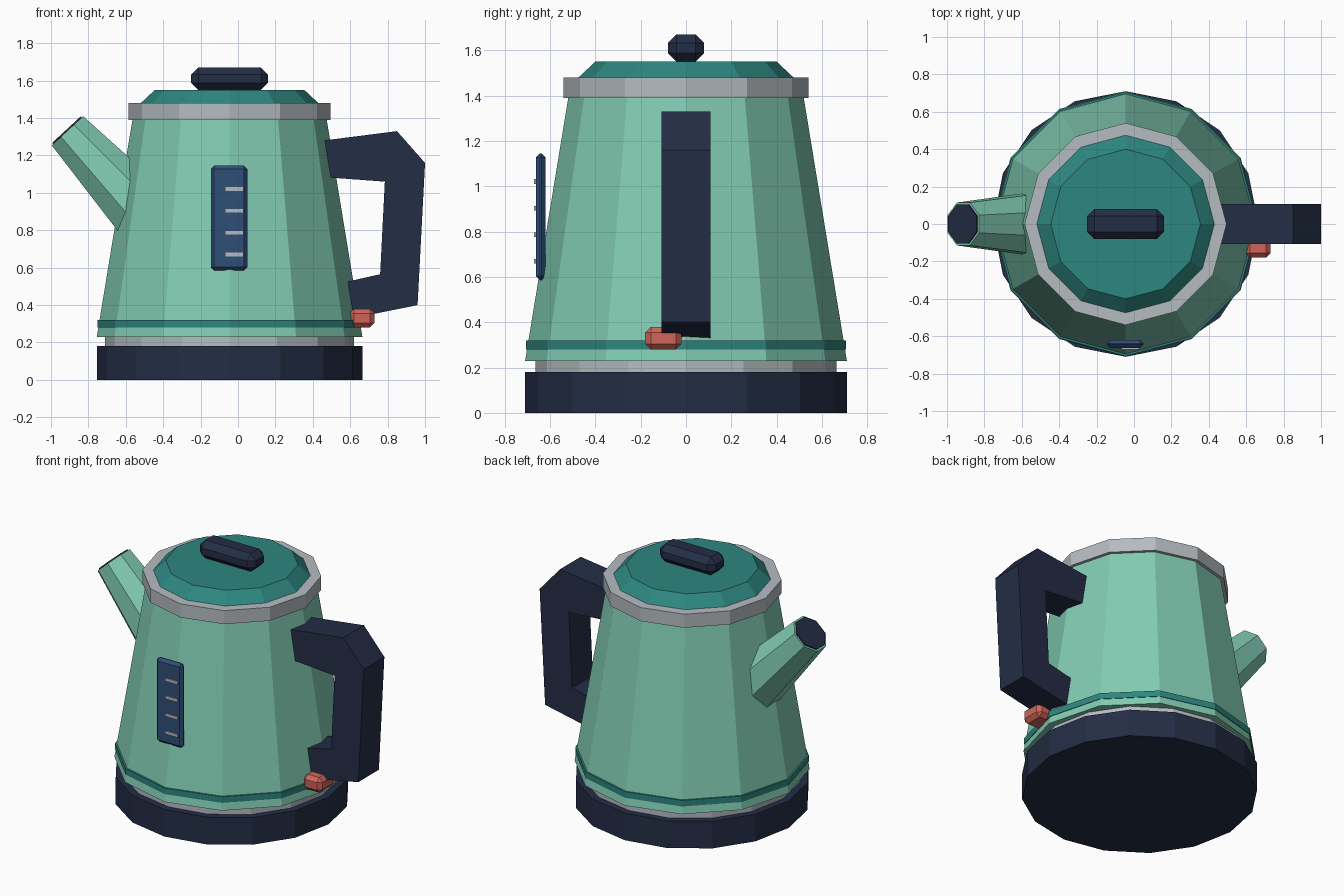
import bpy
import bmesh
import math
from mathutils import Vector

if "Cube" in bpy.data.objects:
    bpy.data.objects.remove(bpy.data.objects["Cube"], do_unlink=True)

AXIS_X = -0.045  # the body sits slightly off centre to balance the handle


def material(name, rgb):
    m = bpy.data.materials.new(name)
    m.use_nodes = True
    m.diffuse_color = (*rgb, 1)
    m.node_tree.nodes["Principled BSDF"].inputs["Base Color"].default_value = (*rgb, 1)
    return m


mint = material("mint", (0.22, 0.60, 0.45))
teal = material("teal", (0.027, 0.24, 0.215))
silver = material("silver", (0.46, 0.50, 0.53))
navy = material("navy", (0.017, 0.026, 0.06))
blue = material("blue", (0.028, 0.077, 0.18))
red = material("red", (0.62, 0.13, 0.10))


def finish(name, bm, mat):
    bmesh.ops.recalc_face_normals(bm, faces=bm.faces)
    mesh = bpy.data.meshes.new(name)
    bm.to_mesh(mesh)
    bm.free()
    mesh.materials.append(mat)
    obj = bpy.data.objects.new(name, mesh)
    bpy.context.collection.objects.link(obj)
    return obj


def frustum(name, mat, sides, r0, r1, z0, z1):
    """Upright faceted cone section on the body axis."""
    bm = bmesh.new()
    bmesh.ops.create_cone(bm, cap_ends=True, segments=sides,
                          radius1=r0, radius2=r1, depth=z1 - z0)
    obj = finish(name, bm, mat)
    obj.location = (AXIS_X, 0, (z0 + z1) / 2)
    return obj


def box(name, mat, low, high, bevel=0.0):
    """Box between two corners with optional chamfered edges."""
    low, high = Vector(low), Vector(high)
    bm = bmesh.new()
    bmesh.ops.create_cube(bm, size=1)
    bmesh.ops.scale(bm, vec=high - low, verts=bm.verts)
    if bevel:
        bmesh.ops.bevel(bm, geom=bm.edges[:], offset=bevel, segments=1,
                        affect='EDGES')
    obj = finish(name, bm, mat)
    obj.location = (low + high) / 2
    return obj


def tube(name, mat, start, end, r0, r1):
    """Eight-sided section between two points, flats facing front and back."""
    start, end = Vector(start), Vector(end)
    bm = bmesh.new()
    bmesh.ops.create_cone(bm, cap_ends=True, segments=8, radius1=r0, radius2=r1,
                          depth=(end - start).length)
    for v in bm.verts:
        a = math.radians(22.5)
        x, y = v.co.x, v.co.y
        v.co.x = x * math.cos(a) - y * math.sin(a)
        v.co.y = x * math.sin(a) + y * math.cos(a)
    obj = finish(name, bm, mat)
    d = end - start
    obj.location = (start + end) / 2
    obj.rotation_euler = (0, math.atan2(d.x, d.z), 0)
    return obj


# Base and body
frustum("base", navy, 16, 0.71, 0.71, 0.0, 0.18)
frustum("base_collar", silver, 16, 0.665, 0.665, 0.17, 0.25)
frustum("body", mint, 12, 0.71, 0.518, 0.23, 1.40)
frustum("body_stripe", teal, 12, 0.706, 0.706, 0.28, 0.32)

# Rim, lid and knob
frustum("rim", silver, 12, 0.54, 0.54, 1.39, 1.48)
frustum("lid", teal, 12, 0.48, 0.40, 1.475, 1.55)
box("lid_knob", navy, (-0.25, -0.08, 1.55), (0.16, 0.08, 1.67), 0.038)

# Spout with dark opening
tip = Vector((-0.912, 0, 1.332))
inward = Vector((0.68, 0, -0.733)).normalized()
tube("spout", mint, tip + inward * 0.62, tip, 0.185, 0.124)
tube("spout_opening", navy, tip + inward * 0.01, tip - inward * 0.008, 0.112, 0.112)

# Handle: side profile extruded across y
profile = [(0.38, 1.27), (0.85, 1.33), (1.0, 1.16), (0.96, 0.40), (0.54, 0.315),
           (0.54, 0.515), (0.76, 0.565), (0.785, 1.06), (0.42, 1.087)]
bm = bmesh.new()
face = bm.faces.new([bm.verts.new((x, -0.108, z)) for x, z in profile])
side = bmesh.ops.extrude_face_region(bm, geom=[face])
bmesh.ops.translate(bm, vec=(0, 0.216, 0),
                    verts=[g for g in side["geom"] if isinstance(g, bmesh.types.BMVert)])
finish("handle", bm, navy)

# Power switch
box("switch", red, (0.595, -0.18, 0.28), (0.73, -0.02, 0.38), 0.025)

# Water gauge with level marks
box("water_gauge", blue, (-0.145, -0.662, 0.585), (0.05, -0.62, 1.145), 0.018)
for i in range(4):
    z = 0.67 + i * 0.117
    box(f"gauge_mark_{i + 1}", silver, (-0.066, -0.67, z - 0.01), (0.026, -0.66, z + 0.01))
